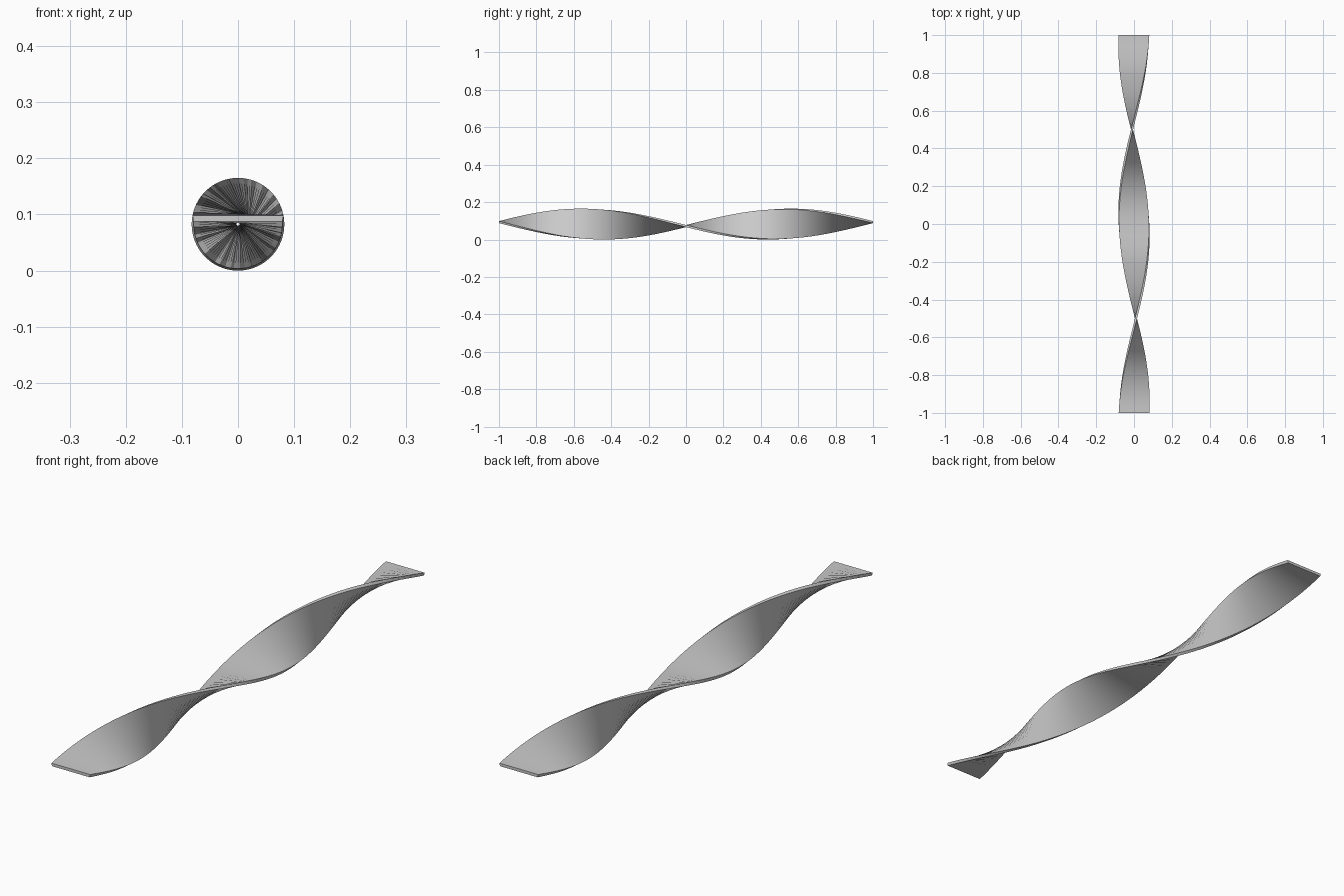
import bpy, bmesh, math

if "Cube" in bpy.data.objects:
    bpy.data.objects.remove(bpy.data.objects["Cube"])

SEGMENTS = 96
HALF_WIDTH = 0.081
NEAR, FAR = 0.005, 0.016      # slab lies slightly off the twist axis
AXIS_Z = math.hypot(HALF_WIDTH, FAR)

# Flat strip profile: (across, offset from axis)
PROFILE = [(-0.079, NEAR), (0.079, NEAR), (HALF_WIDTH, FAR), (-HALF_WIDTH, FAR)]


def ring(bm, t):
    """One cross-section, turned by a full turn over the length."""
    a = 2 * math.pi * t
    s, c = math.sin(a), math.cos(a)
    return [bm.verts.new((u * c + h * s, 2 * t - 1, AXIS_Z - u * s + h * c))
            for u, h in PROFILE]


# Twisted strip
bm = bmesh.new()
rings = [ring(bm, i / SEGMENTS) for i in range(SEGMENTS + 1)]
for r0, r1 in zip(rings, rings[1:]):
    for k in range(4):
        n = (k + 1) % 4
        bm.faces.new((r0[k], r0[n], r1[n], r1[k]))
# End caps
bm.faces.new(rings[0])
bm.faces.new(rings[-1])
bmesh.ops.recalc_face_normals(bm, faces=bm.faces)

mesh = bpy.data.meshes.new("twisted_strip")
bm.to_mesh(mesh)
bm.free()
strip = bpy.data.objects.new("twisted_strip", mesh)
bpy.context.collection.objects.link(strip)

bpy.context.view_layer.objects.active = strip
strip.select_set(True)
bpy.ops.object.shade_smooth_by_angle(angle=math.radians(30))
